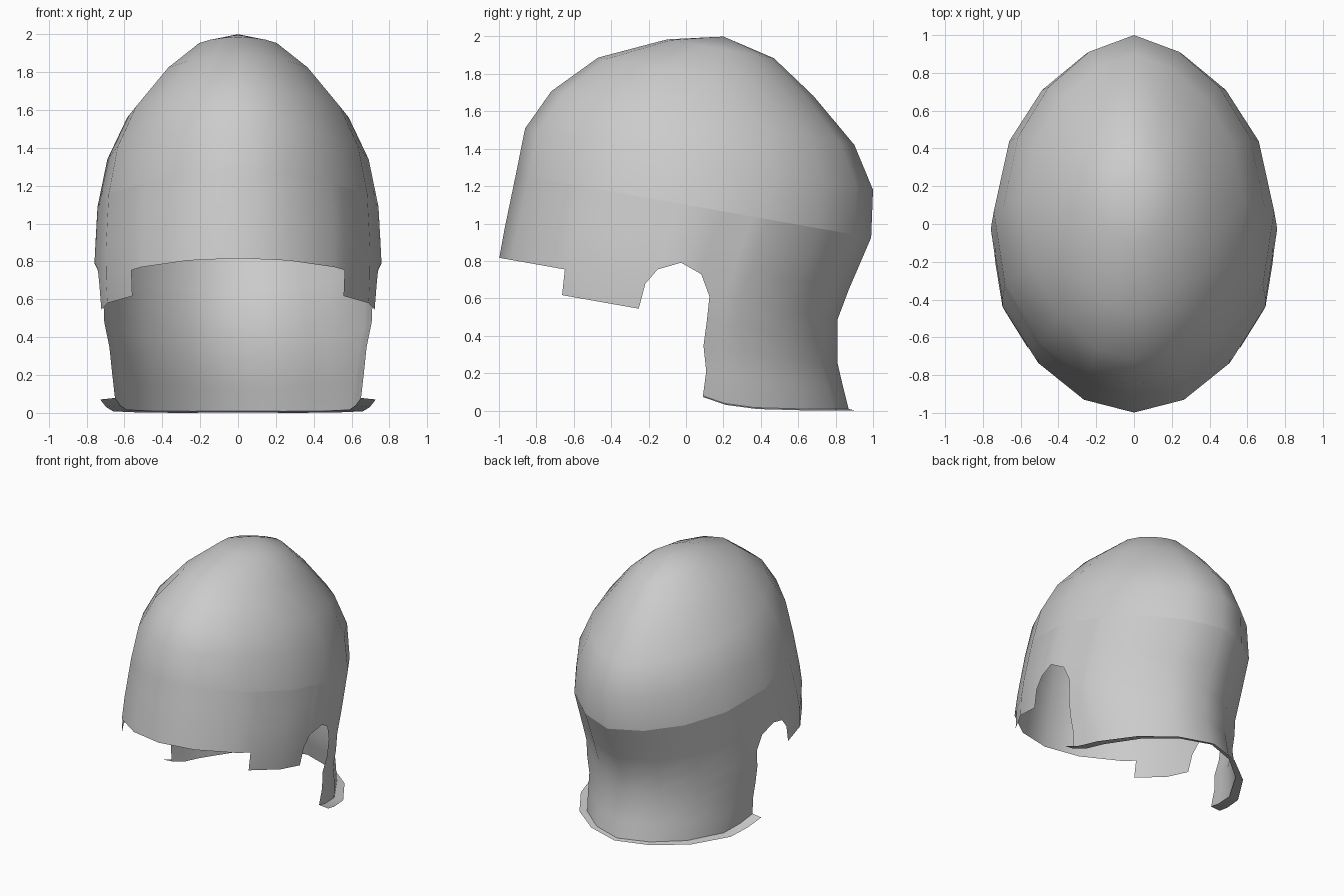
import bpy, bmesh
from math import radians

if "Cube" in bpy.data.objects:
    bpy.data.objects.remove(bpy.data.objects["Cube"])

TILT = 0.177  # helmet rings lean back: z = level - TILT * y

# Cross-sections: level, front y, back y, half width
RINGS = [(2.035, 0.20, 0.20, 0.0), (1.967, -0.10, 0.47, 0.222),
         (1.804, -0.47, 0.68, 0.40), (1.58, -0.72, 0.90, 0.585),
         (1.357, -0.86, 1.00, 0.69), (1.10, -0.91, 0.99, 0.742),
         (0.80, -0.97, 0.87, 0.758), (0.63, -1.00, 0.81, 0.757),
         (0.50, -1.016, 0.81, 0.75), (0.39, -1.03, 0.81, 0.72),
         (0.16, -0.90, 0.87, 0.68), (0.05, -0.90, 0.89, 0.655)]

# Sixteen-sided plan outline (half): s from front (-1) to back (1), relative width
PLAN = [(-1, 0), (-0.925, 0.35), (-0.71, 0.67), (-0.38, 0.92), (0.03, 1),
        (0.42, 0.89), (0.705, 0.655), (0.905, 0.345), (1, 0)]


def interp(table, x):
    """Linear lookup of a row in a table sorted by its first value."""
    for a, b in zip(table, table[1:]):
        if min(a[0], b[0]) <= x <= max(a[0], b[0]):
            break
    t = (x - a[0]) / (b[0] - a[0])
    return [p + (q - p) * t for p, q in zip(a[1:], b[1:])]


def point(s, level):
    """Point on the shell; s = -1 front, 0 side, 1 back."""
    front, back, width = interp(RINGS, level)
    y = (front + back) / 2 + (back - front) / 2 * s
    return (width * interp(PLAN, s)[0], y, level - TILT * y)


def add_strip(bm, columns):
    grid = [[bm.verts.new(p) for p in col] for col in columns]
    for c, d in zip(grid, grid[1:]):
        for r in range(len(c) - 1):
            bm.faces.new((c[r], c[r + 1], d[r + 1], d[r]))


def finish(name, bm):
    bmesh.ops.remove_doubles(bm, verts=bm.verts, dist=0.0005)
    mesh = bpy.data.meshes.new(name)
    bm.to_mesh(mesh)
    bm.free()
    ob = bpy.data.objects.new(name, mesh)
    bpy.context.collection.objects.link(ob)
    bpy.ops.object.select_all(action='DESELECT')
    bpy.context.view_layer.objects.active = ob
    ob.select_set(True)
    bpy.ops.object.shade_smooth_by_angle(angle=radians(50))
    mirror = ob.modifiers.new("Mirror", 'MIRROR')
    mirror.merge_threshold = 0.001


# Columns around the half shell: s, level of the lower edge of the band
CREASE = 1.10
brow = [(-1, 0.640), (-0.925, 0.640), (-0.71, 0.640), (-0.613, 0.640)]
flap = [(-0.38, 0.640), (-0.138, 0.640)]
arch = [(-0.09, 0.728), (0.03, 0.786), (0.16, 0.744)]
nape = [(s, 0.632) for s in (0.243, 0.33, 0.42, 0.705, 0.905, 1)]
columns = brow + flap + arch + nape

# Dome
bm = bmesh.new()
add_strip(bm, [[point(s, r[0]) for r in RINGS[:6]] for s, _ in PLAN])
finish("dome", bm)

# Brow band with ear arches
bm = bmesh.new()
add_strip(bm, [[point(s, CREASE + (low - CREASE) * t) for t in (0, 0.32, 0.64, 1)]
               for s, low in columns])

# Temple flaps below the band
add_strip(bm, [[point(a, 0.640), point(b, 0.500)]
               for a, b in ((-0.613, -0.613), (-0.38, -0.38), (-0.138, -0.164))])

# Neck guard below the band
bottom_s = (0.112, 0.24, 0.42, 0.705, 0.905, 1)
bottom_z = (0.08, 0.04, 0.018, 0.010, 0.009, 0.009)
neck, flange = [], []
for (a, low), b, z in zip(nape, bottom_s, bottom_z):
    end = z + TILT * (-0.015 + 0.885 * b)
    neck.append([point(a + (b - a) * t * t, low + (end - low) * t)
                 for t in (0, 0.25, 0.5, 0.75, 1)])
    x, y, zz = neck[-1][-1]
    flange.append([(x, y, zz), (x * 1.12, y * 1.035, max(zz - 0.008, 0.0))])
add_strip(bm, neck)

# Thin flared lip at the foot of the neck guard
add_strip(bm, flange)
finish("brow_band_and_neck_guard", bm)
